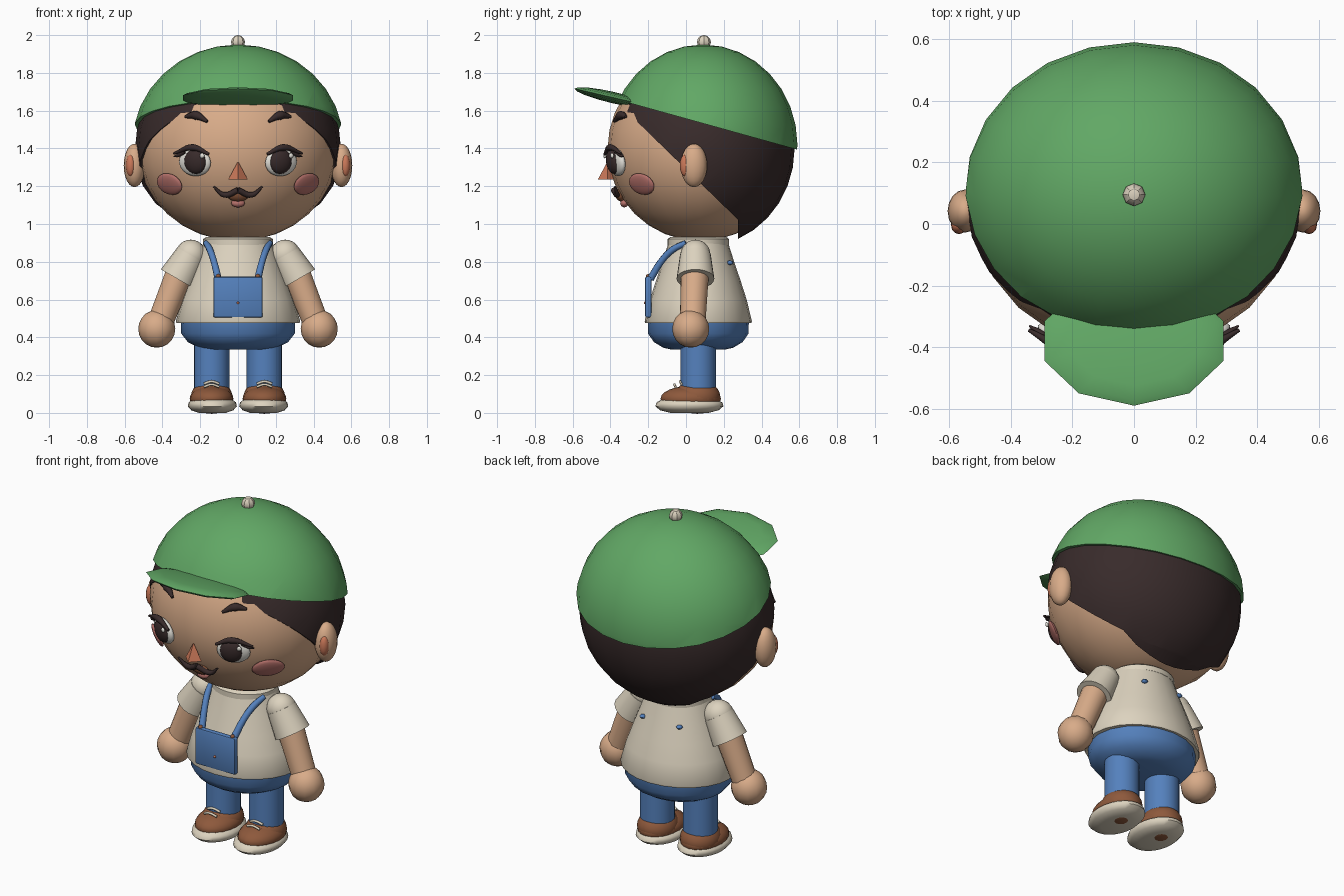
import bpy, bmesh, math
from mathutils import Vector, Matrix

old = bpy.data.objects.get("Cube")
if old:
    bpy.data.objects.remove(old, do_unlink=True)


def paint(name, r, g, b):
    m = bpy.data.materials.new(name)
    m.use_nodes = True
    m.diffuse_color = (r, g, b, 1)
    node = m.node_tree.nodes["Principled BSDF"]
    node.inputs["Base Color"].default_value = (r, g, b, 1)
    node.inputs["Roughness"].default_value = 0.8
    return m


GREEN = paint("cap green", .12, .39, .13)
BLUE = paint("denim blue", .09, .22, .51)
CREAM = paint("shirt cream", .72, .65, .52)
SKIN = paint("skin", .69, .41, .25)
HAIR = paint("dark hair", .04, .024, .024)
BROWN = paint("shoe brown", .27, .1, .045)
SALMON = paint("salmon", .6, .19, .1)
PINK = paint("cheek pink", .48, .17, .15)
WHITE = paint("eye white", .82, .8, .74)


def finish(name, mesh, mat, angle=45):
    mesh.name = name
    mesh.materials.clear()
    mesh.materials.append(mat)
    ob = bpy.data.objects.new(name, mesh)
    bpy.context.collection.objects.link(ob)
    bpy.ops.object.select_all(action='DESELECT')
    ob.select_set(True)
    bpy.context.view_layer.objects.active = ob
    if angle:
        bpy.ops.object.shade_smooth_by_angle(angle=math.radians(angle))
    return ob


def from_bm(name, bm, mat, angle=45):
    bmesh.ops.recalc_face_normals(bm, faces=bm.faces)
    mesh = bpy.data.meshes.new(name)
    bm.to_mesh(mesh)
    bm.free()
    return finish(name, mesh, mat, angle)


def ball(name, loc, radii, mat, rot=None, seg=24, rings=16, cuts=(), angle=60):
    """Ellipsoid; each cut (point, normal) keeps the side the normal points to."""
    bm = bmesh.new()
    bmesh.ops.create_uvsphere(bm, u_segments=seg, v_segments=rings, radius=1)
    turn = rot.to_matrix().to_4x4() if rot else Matrix()
    bm.transform(Matrix.Translation(loc) @ turn @ Matrix.Diagonal((*radii, 1)))
    for co, no in cuts:
        geom = bm.verts[:] + bm.edges[:] + bm.faces[:]
        res = bmesh.ops.bisect_plane(bm, geom=geom, plane_co=co, plane_no=no, clear_inner=True)
        rim = [e for e in res["geom_cut"] if isinstance(e, bmesh.types.BMEdge)]
        bmesh.ops.edgeloop_fill(bm, edges=rim)
    return from_bm(name, bm, mat, angle)


def lathe(name, profile, loc, mat, sx=1, sy=1, seg=24, angle=45):
    """Closed solid turned about z from (radius, height) points."""
    bm = bmesh.new()
    rings = []
    for r, z in profile:
        turns = [2 * math.pi * i / seg for i in range(seg)]
        rings.append([bm.verts.new((loc[0] + r * sx * math.sin(t), loc[1] - r * sy * math.cos(t), loc[2] + z))
                      for t in turns])
    for lo, hi in zip(rings, rings[1:]):
        for i in range(seg):
            j = (i + 1) % seg
            bm.faces.new((lo[i], lo[j], hi[j], hi[i]))
    bm.faces.new(rings[0][::-1])
    bm.faces.new(rings[-1])
    return from_bm(name, bm, mat, angle)


def limb(name, a, b, r1, r2, mat, seg=20, angle=45):
    a, b = Vector(a), Vector(b)
    bm = bmesh.new()
    bmesh.ops.create_cone(bm, cap_ends=True, segments=seg, radius1=r1, radius2=r2, depth=(b - a).length)
    turn = (b - a).to_track_quat('Z', 'Y').to_matrix().to_4x4()
    bm.transform(Matrix.Translation((a + b) / 2) @ turn)
    return from_bm(name, bm, mat, angle)


def tube(name, points, radii, mat, cyclic=False):
    cu = bpy.data.curves.new(name, 'CURVE')
    cu.dimensions = '3D'
    cu.bevel_depth, cu.bevel_resolution, cu.resolution_u = 1, 2, 6
    cu.use_fill_caps = True
    sp = cu.splines.new('BEZIER')
    sp.bezier_points.add(len(points) - 1)
    sp.use_cyclic_u = cyclic
    for p, co, r in zip(sp.bezier_points, points, radii):
        p.co, p.radius = co, r
        p.handle_left_type = p.handle_right_type = 'AUTO'
    tmp = bpy.data.objects.new(name + " path", cu)
    bpy.context.collection.objects.link(tmp)
    graph = bpy.context.evaluated_depsgraph_get()
    mesh = bpy.data.meshes.new_from_object(tmp.evaluated_get(graph))
    bpy.data.objects.remove(tmp, do_unlink=True)
    return finish(name, mesh, mat, 50)


# Head, hair and cap
HC, HR = Vector((0, .075, 1.40)), Vector((.53, .49, .49))
ball("head", HC, HR, SKIN)
slant = Vector((0, .97, 1))
temple = Vector((0, -.34, 1.62))
hair_c, hair_r = (0, .085, 1.40), (.545, .49, .52)
ball("hair", hair_c, hair_r, HAIR, cuts=[(temple, slant)])
ball("nape_hair", hair_c, hair_r, HAIR,
     cuts=[(temple, -slant), ((0, .275, 0), (0, 1, 0))])
ball("cap", (0, .09, 1.42), (.56, .5, .53), GREEN, cuts=[((0, -.34, 1.652), (0, .278, 1))])
ball("cap_button", (0, .095, 1.963), (.037, .037, .037), CREAM, seg=8, rings=6, angle=30)
tilt = Matrix.Rotation(math.radians(-13), 3, 'X').to_quaternion()
ball("cap_brim", (0, -.38, 1.668), (.305, .215, .03), GREEN, tilt, seg=10, rings=8)


def on_face(x, z, out=0):
    """Point on the front of the head, moved outward, and the turn facing out."""
    u, w = x / HR.x, (z - HC.z) / HR.z
    v = -math.sqrt(1 - u * u - w * w)
    n = Vector((u / HR.x, v / HR.y, w / HR.z)).normalized()
    return Vector((x, HC.y + v * HR.y, z)) + n * out, n.to_track_quat('Z', 'Y')


def patch(name, x, z, out, radii, mat):
    p, q = on_face(x, z, out)
    ball(name, p, radii, mat, q, seg=20, rings=10)


def stroke(name, pts, radii, out, mat=HAIR):
    tube(name, [on_face(x, z, out)[0] for x, z in pts], radii, mat)


# Face
for s, side in ((1, "left"), (-1, "right")):
    patch(side + "_eye_white", s * .226, 1.328, .005, (.092, .075, .03), WHITE)
    patch(side + "_iris", s * .218, 1.333, .022, (.062, .066, .03), HAIR)
    patch(side + "_eye_glint", s * .218 + .042, 1.365, .046, (.013, .014, .008), WHITE)
    stroke(side + "_upper_lash", [(s * .32, 1.375), (s * .225, 1.405), (s * .145, 1.372)],
           [.006, .018, .008], .036)
    stroke(side + "_lash_tip", [(s * .27, 1.385), (s * .305, 1.365), (s * .325, 1.36)],
           [.012, .01, .003], .025)
    stroke(side + "_eyebrow", [(s * .275, 1.565), (s * .22, 1.572), (s * .16, 1.54)],
           [.008, .024, .008], .01)
    patch(side + "_cheek", s * .36, 1.213, .004, (.09, .062, .018), PINK)
    stroke(side + "_moustache", [(0, 1.187), (s * .07, 1.163), (s * .125, 1.205)],
           [.016, .015, .005], .018)
    ball(side + "_ear", (s * .548, .042, 1.31), (.057, .07, .115), SKIN, seg=16, rings=12)
    ball(side + "_inner_ear", (s * .568, -.003, 1.31), (.026, .03, .06), SALMON, seg=12, rings=8)
patch("upper_lip", 0, 1.155, .005, (.058, .036, .022), BROWN)
patch("lower_lip", 0, 1.113, .005, (.036, .022, .022), PINK)
limb("nose", (0, -.415, 1.235), (0, -.415, 1.325), .052, .004, SALMON, seg=4, angle=0)

# Shirt, collar and hips
CY = .065
limb("neck", (0, CY, .85), (0, CY, .96), .13, .13, SKIN)
lathe("shirt", [(.28, .475), (.284, .485), (.256, .6), (.224, .7), (.19, .8), (.168, .87), (.155, .91)],
      (0, CY, 0), CREAM, sx=1.16)
lathe("collar", [(.15, .885), (.163, .89), (.163, .92), (.15, .93)], (0, CY, 0), CREAM, sx=1.13)
lathe("hips", [(.14, .335), (.185, .345), (.235, .375), (.266, .42), (.268, .5)],
      (0, CY, 0), BLUE, sx=1.13, seg=20)

# Bib pocket
bm = bmesh.new()
bmesh.ops.create_cube(bm, size=1)
bm.transform(Matrix.Translation((0, -.2, .613)) @ Matrix.Diagonal((.262, .034, .216, 1)))
bmesh.ops.bevel(bm, geom=bm.edges[:], offset=.01, segments=2, affect='EDGES', profile=.5)
from_bm("bib", bm, BLUE)
ball("bib_button", (0, -.217, .582), (.007, .006, .007), SALMON, seg=8, rings=6)

# Straps, arms, legs and shoes
for s, side in ((1, "left"), (-1, "right")):
    tube(side + "_strap", [(s * .105, -.188, .71), (s * .13, -.125, .81), (s * .15, -.07, .865),
                           (s * .17, 0, .9)], [.02, .018, .018, .015], BLUE)
    ball(side + "_strap_button", (s * .105, -.2, .722), (.013, .013, .013), BROWN, seg=8, rings=6)
    ball(side + "_back_strap_end", (s * .12, .232, .795), (.018, .02, .012), BLUE, seg=6, rings=4)

    shoulder, cuff = (s * .25, .05, .835), (s * .322, .05, .71)
    ball(side + "_shoulder", (s * .25, .05, .835), (.082, .08, .082), CREAM, seg=16, rings=12)
    limb(side + "_sleeve", shoulder, cuff, .082, .1, CREAM)
    limb(side + "_arm", (s * .3, .048, .76), (s * .415, .035, .47), .075, .068, SKIN)
    ball(side + "_hand", (s * .43, .025, .445), (.098, .098, .1), SKIN, seg=12, rings=10)

    limb(side + "_leg", (s * .14, CY, .1), (s * .14, CY, .4), .094, .094, BLUE)
    lathe(side + "_sole", [(.1, 0), (.155, .014), (.18, .035), (.175, .055), (.14, .074)],
          (s * .136, .018, 0), CREAM, sx=.72, angle=60)
    ball(side + "_shoe", (s * .14, .025, .075), (.116, .16, .068), BROWN, seg=20, rings=12)
    ball(side + "_shoe_heel", (s * .14, .06, .085), (.11, .122, .09), BROWN, seg=20, rings=12)
    for y, z in ((-.055, .146), (-.025, .162)):
        tube(side + "_lace", [(s * .14 - .04, y, z - .008), (s * .14, y - .006, z + .004),
                              (s * .14 + .04, y, z - .008)], [.007] * 3, CREAM)
